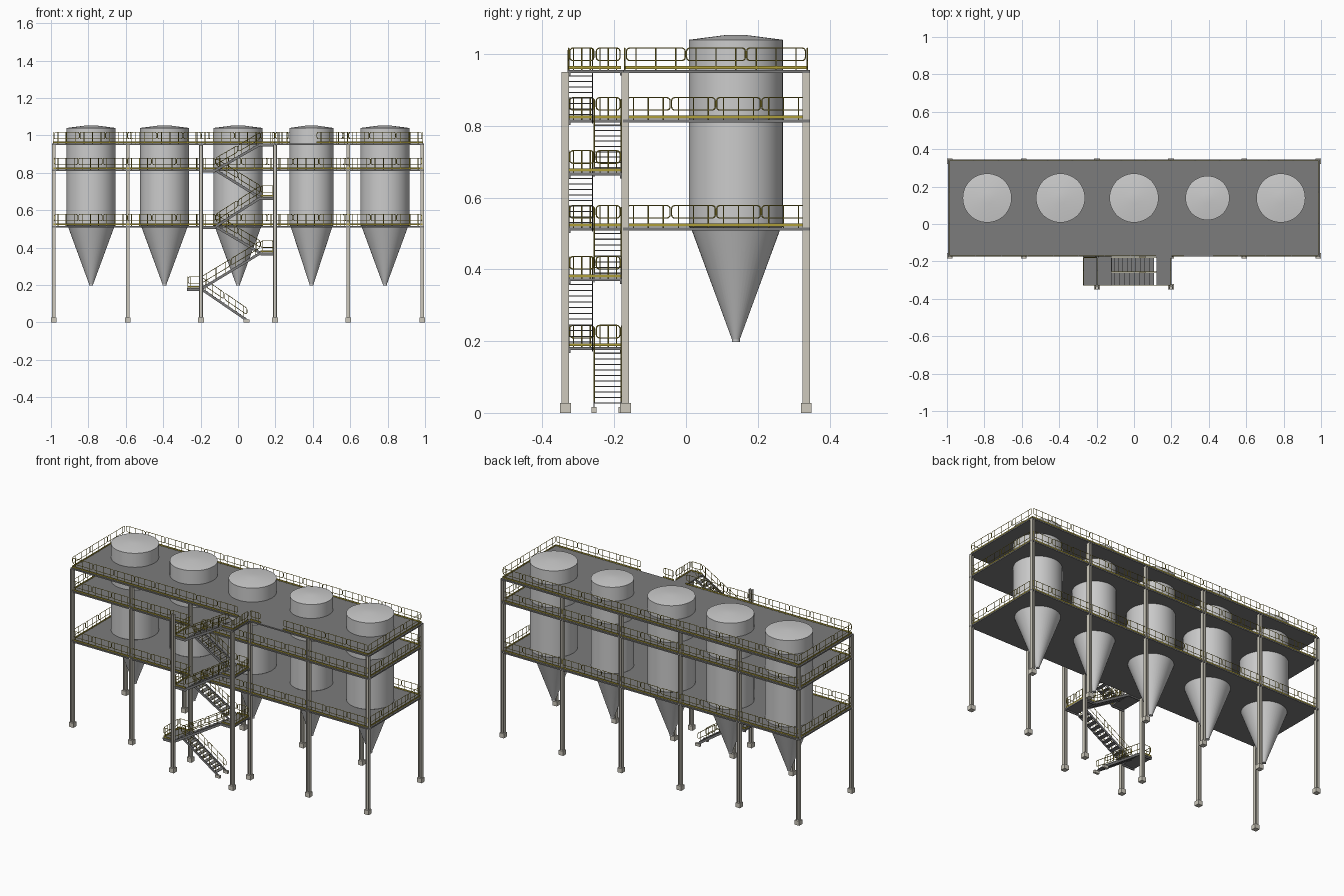
import bpy, bmesh, math
from mathutils import Vector

if "Cube" in bpy.data.objects:
    bpy.data.objects.remove(bpy.data.objects["Cube"])


def material(name, rgb):
    m = bpy.data.materials.new(name)
    m.diffuse_color = (*rgb, 1)
    m.use_nodes = True
    m.node_tree.nodes["Principled BSDF"].inputs["Base Color"].default_value = m.diffuse_color
    return m


BEIGE = material("beige_paint", (0.62, 0.59, 0.51))
YELLOW = material("safety_yellow", (0.42, 0.34, 0.04))
DARK = material("dark_grating", (0.2, 0.2, 0.2))


def box(bm, x0, x1, y0, y1, z0, z1, dz=0):
    """Box whose x1 end is raised by dz."""
    v = [bm.verts.new((x, y, z + (dz if x == x1 else 0)))
         for x in (x0, x1) for y in (y0, y1) for z in (z0, z1)]
    for f in ((0, 1, 3, 2), (4, 6, 7, 5), (0, 4, 5, 1), (2, 3, 7, 6), (0, 2, 6, 4), (1, 5, 7, 3)):
        bm.faces.new([v[i] for i in f])


def finish(bm, name, mat=None):
    bmesh.ops.recalc_face_normals(bm, faces=bm.faces[:])
    me = bpy.data.meshes.new(name)
    bm.to_mesh(me)
    bm.free()
    ob = bpy.data.objects.new(name, me)
    bpy.context.collection.objects.link(ob)
    if mat:
        me.materials.append(mat)
    return ob


def select(ob):
    bpy.ops.object.select_all(action='DESELECT')
    ob.select_set(True)
    bpy.context.view_layer.objects.active = ob


# Silos: lathe of body, hopper cone and shallow roof
COLS_X = (-0.985, -0.59, -0.198, 0.198, 0.59, 0.985)
for i, x in enumerate((-0.785, -0.393, 0, 0.393, 0.785)):
    k = 0.9 if i == 3 else 1
    bm = bmesh.new()
    n, rings = 48, []
    for r, z in ((0.011, 0.197), (0.011, 0.205), (0.125, 0.515), (0.131, 0.519), (0.131, 1.04), (0.03, 1.053)):
        r *= k if r > 0.02 else 1
        rings.append([bm.verts.new((x + r * math.cos(a), 0.139 + r * math.sin(a), z))
                      for a in (2 * math.pi * j / n for j in range(n))])
    for lo, hi in zip(rings, rings[1:]):
        for j in range(n):
            bm.faces.new((lo[j], lo[(j + 1) % n], hi[(j + 1) % n], hi[j]))
    bm.faces.new(rings[0][::-1])
    bm.faces.new(rings[-1])
    select(finish(bm, f"silo_{i + 1}"))
    bpy.ops.object.shade_smooth_by_angle(angle=math.radians(12))

# Decks
DECKS = (0.517, 0.818, 0.956)
for i, z in enumerate(DECKS):
    bm = bmesh.new()
    box(bm, -0.995, 0.995, -0.175, 0.345, z - 0.008, z)
    finish(bm, f"deck_{i + 1}", DARK)

# H-section columns and their footings
cols, feet = bmesh.new(), bmesh.new()
spots = [(x, y) for x in COLS_X for y in (-0.169, 0.335)] + [(-0.198, -0.336), (0.198, -0.336)]
for x, y in spots:
    for s in (-1, 1):
        box(cols, x + s * 0.010, x + s * 0.0065, y - 0.0105, y + 0.0105, 0.02, 0.95)
    box(cols, x - 0.0065, x + 0.0065, y - 0.0018, y + 0.0018, 0.02, 0.95)
    box(feet, x - 0.015, x + 0.015, y - 0.015, y + 0.015, 0, 0.027)
for y in (-0.256, -0.181):
    box(feet, 0.03, 0.062, y - 0.007, y + 0.007, 0, 0.016)
finish(cols, "columns", BEIGE)
finish(feet, "footings", BEIGE)

# Railing panels: rounded loop, posts and toe board, collected in one curve
rail = bpy.data.curves.new("railings", 'CURVE')
rail.dimensions = '3D'
rail.bevel_depth = 0.0017
rail.bevel_resolution = 0
toes = bmesh.new()


def line(points, closed=False):
    s = rail.splines.new('POLY')
    s.points.add(len(points) - 1)
    for p, co in zip(s.points, points):
        p.co = (*co, 1)
    s.use_cyclic_u = closed


def panel(a, b, z, dz=0, toe=True, posts=3):
    a, b = Vector(a), Vector(b)
    length, r = (b - a).length, 0.009
    lo, hi, inset = 0.026, 0.061, 0.002

    def at(d, h):
        p = a.lerp(b, d / length)
        return (p.x, p.y, z + dz * d / length + h)
    pts = []
    for cx, cz, start in ((length - inset - r, hi - r, 0), (inset + r, hi - r, 90),
                          (inset + r, lo + r, 180), (length - inset - r, lo + r, 270)):
        for t in (0, 30, 60, 90):
            q = math.radians(start + t)
            pts.append(at(cx + r * math.cos(q), cz + r * math.sin(q)))
    line(pts, True)
    for k in range(posts):
        d = length * (0.17 + 0.66 * k / (posts - 1))
        line([at(d, 0), at(d, hi)])
    if toe:
        t = 0.001
        box(toes, min(a.x, b.x) - t, max(a.x, b.x) + t, min(a.y, b.y) - t, max(a.y, b.y) + t,
            z + 0.003, z + 0.011)


def run(a, b, z, step=0.13):
    a, b = Vector(a), Vector(b)
    n = max(1, round((b - a).length / step))
    for k in range(n):
        panel(a.lerp(b, k / n), a.lerp(b, (k + 1) / n), z)


# Deck railings, with openings in front where the stair arrives
for z, gaps in zip(DECKS, ((-0.2, -0.12), (-0.2, -0.12), (0.12, 0.2))):
    top = z == DECKS[2]
    for s in (-1, 1):
        run((s * 0.988, -0.168), (s * 0.988, 0.335), z, 0.165 if top else 0.125)
    run((-0.985, 0.338), (0.985, 0.338), z)
    run((-0.985, -0.171), (gaps[0], -0.171), z)
    if top:
        run((gaps[1], -0.171), (0.27, -0.171), z)
        run((0.42, -0.171), (0.985, -0.171), z)
    else:
        run((gaps[1], -0.171), (0.985, -0.171), z)

# Stair landings: (x inner, x outer, z)
land = bmesh.new()
for xi, xo, z in ((-0.195, -0.272, 0.183), (0.12, 0.2, 0.375), (-0.12, -0.2, DECKS[0]),
                  (0.12, 0.2, 0.67), (-0.12, -0.2, DECKS[1]), (0.12, 0.2, DECKS[2])):
    box(land, min(xi, xo), max(xi, xo), -0.33, -0.175, z - 0.008, z)
    e = xo - math.copysign(0.004, xo)
    panel((e, -0.326), (e, -0.255), z)
    panel((e, -0.252), (e, -0.182), z)
    panel((xi, -0.327), (e, -0.327), z, posts=2)
    if z not in DECKS:
        panel((xi, -0.179), (e, -0.179), z, posts=2)
    # edge beam below each landing
    for y in (-0.328, -0.184):
        box(land, min(xi, xo), max(xi, xo), y, y + 0.006, z - 0.016, z - 0.008)
finish(land, "stair_landings", DARK)

# Stair flights: stringers, treads, sloped handrails
stair = bmesh.new()
INNER, OUTER = (-0.256, -0.181), (-0.328, -0.261)
for xa, za, xb, zb, (y0, y1) in (
        (0.05, 0.014, -0.197, 0.183, INNER), (-0.197, 0.183, 0.12, 0.375, OUTER),
        (0.12, 0.375, -0.12, DECKS[0], INNER), (-0.12, DECKS[0], 0.12, 0.67, OUTER),
        (0.12, 0.67, -0.12, DECKS[1], INNER), (-0.12, DECKS[1], 0.12, DECKS[2], OUTER)):
    n = round((zb - za) / 0.0155)
    dx, dz = (xb - xa) / n, (zb - za) / n
    for y in (y0, y1):
        box(stair, xa, xb, y - 0.0015, y + 0.0015, za - 0.012, za + 0.004, zb - za)
        for k in range(2):
            xm = (xa + xb) / 2
            zm = (za + zb) / 2
            p, q, z = ((xa, y), (xm, y), za) if k == 0 else ((xm, y), (xb, y), zm)
            panel(p, q, z, (zb - za) / 2, toe=False)
    for k in range(1, n):
        x, z = xa + dx * k, za + dz * k
        box(stair, x - abs(dx) * 0.5, x + abs(dx) * 0.5, y0, y1, z - 0.003, z)
finish(stair, "stair_flights", DARK)
finish(toes, "toe_boards", YELLOW)

rail.materials.append(YELLOW)
rail_ob = bpy.data.objects.new("railings", rail)
bpy.context.collection.objects.link(rail_ob)
select(rail_ob)
bpy.ops.object.convert(target='MESH')
